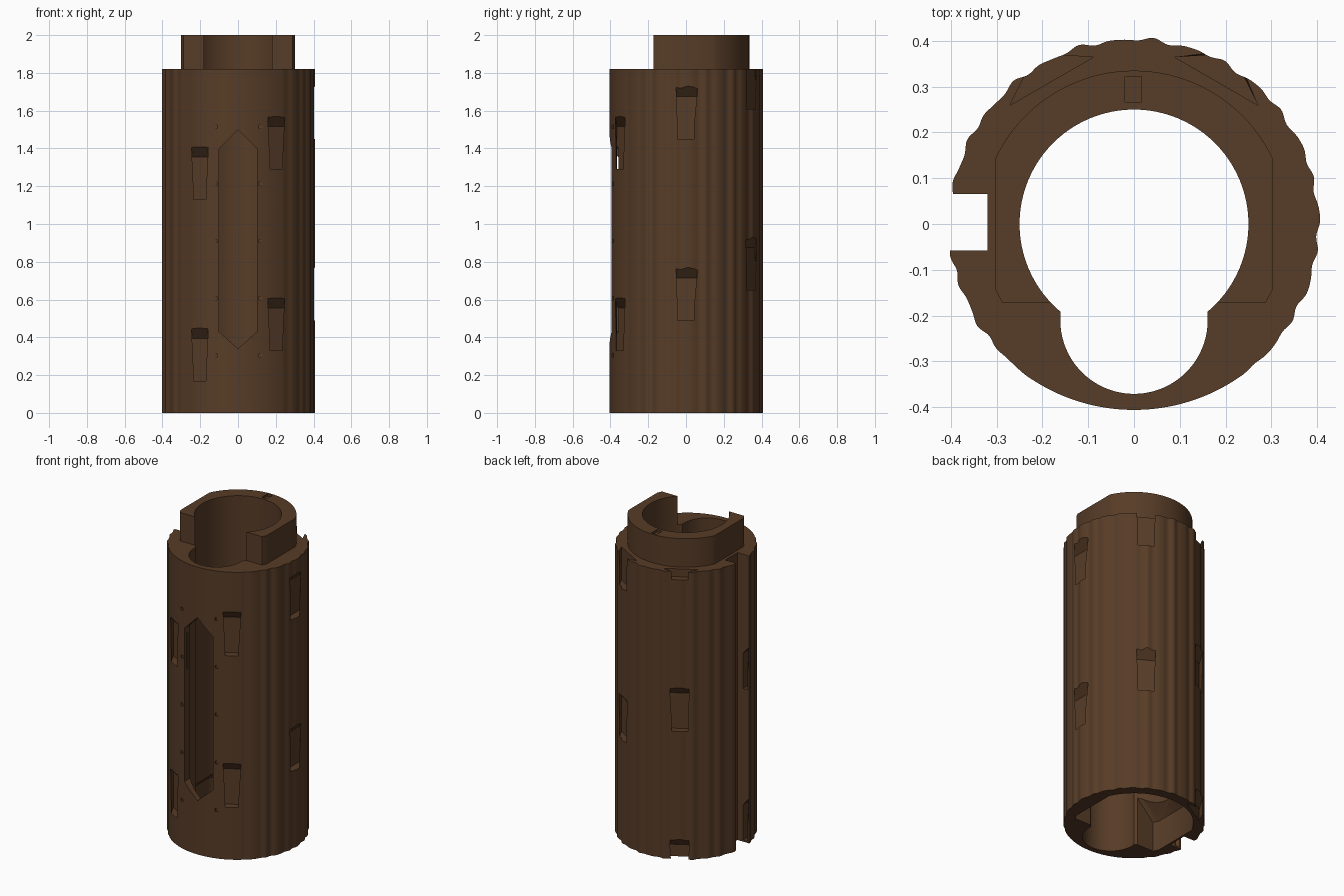
import bpy, bmesh, math
from mathutils import Matrix

if "Cube" in bpy.data.objects:
    bpy.data.objects.remove(bpy.data.objects["Cube"])

BODY_TOP = 1.82
brown = bpy.data.materials.new("dark_brown")
brown.diffuse_color = (0.095, 0.045, 0.020, 1)
brown.use_nodes = True
brown.node_tree.nodes["Principled BSDF"].inputs["Base Color"].default_value = brown.diffuse_color


def loft(name, *sections):
    """Closed solid through stacked loops of equal length."""
    bm = bmesh.new()
    rings = [[bm.verts.new(p) for p in s] for s in sections]
    n = len(rings[0])
    for a, b in zip(rings, rings[1:]):
        for i in range(n):
            j = (i + 1) % n
            bm.faces.new((a[i], a[j], b[j], b[i]))
    bm.faces.new(rings[0][::-1])
    bm.faces.new(rings[-1])
    bmesh.ops.recalc_face_normals(bm, faces=bm.faces)
    me = bpy.data.meshes.new(name)
    bm.to_mesh(me)
    bm.free()
    me.materials.append(brown)
    ob = bpy.data.objects.new(name, me)
    bpy.context.collection.objects.link(ob)
    return ob


def prism(name, outline, z0, z1):
    return loft(name, [(x, y, z0) for x, y in outline], [(x, y, z1) for x, y in outline])


def box(name, x0, x1, y0, y1, z0, z1):
    return prism(name, [(x0, y0), (x1, y0), (x1, y1), (x0, y1)], z0, z1)


def circle(r, cy=0.0, n=96):
    return [(r * math.cos(2 * math.pi * i / n), cy + r * math.sin(2 * math.pi * i / n))
            for i in range(n)]


def combine(target, tool, op='DIFFERENCE'):
    mod = target.modifiers.new(tool.name, 'BOOLEAN')
    mod.operation, mod.solver, mod.object = op, 'EXACT', tool
    tool.hide_render = True
    bpy.context.view_layer.objects.active = target
    bpy.ops.object.modifier_apply(modifier=mod.name)
    bpy.data.objects.remove(tool, do_unlink=True)


def bark_radius(a):
    """Ridged outline that turns smooth toward the front."""
    front = max(0.0, -math.sin(a))
    fade = 1 - min(1, max(0, (front - 0.6) / 0.25))
    wave = math.sin(31 * a) + 0.5 * math.sin(17 * a + 1) + 0.4 * math.sin(47 * a + 2)
    return 0.406 + fade * (-0.003 + 0.0032 * wave)


def key_outline(grow=0.0):
    """Circle flattened on both sides and across the front."""
    r, w, f = 0.335 + grow, 0.302 + grow, -0.172 - grow
    a_side, a_front = math.acos(w / r), math.asin(f / r)
    pts = [(r * math.cos(a_front), f), (w, -r * math.sin(a_side))]
    n = 40
    for i in range(n + 1):
        a = a_side + (math.pi - 2 * a_side) * i / n
        pts.append((r * math.cos(a), r * math.sin(a)))
    return pts + [(-pts[1][0], pts[1][1]), (-pts[0][0], f)]


# ridged body with keyed collar on top
n = 360
angles = [2 * math.pi * i / n for i in range(n)]
body = prism("tube_body", [(bark_radius(a) * math.cos(a), bark_radius(a) * math.sin(a))
                           for a in angles], 0, BODY_TOP)
combine(body, prism("collar", key_outline(), 1.6, 2.0), 'UNION')

# main bore, front bore and full-height side slot
combine(body, prism("main_bore", circle(0.25), -0.1, 2.1))
combine(body, prism("front_bore", circle(0.161, -0.21), -0.1, 2.1))
combine(body, box("side_slot", -0.6, -0.32, -0.058, 0.065, -0.1, 2.1))

# keyed socket underneath with sloped ceiling
key = key_outline(0.006)
combine(body, loft("socket",
                   [(x, y, -0.1) for x, y in key],
                   [(x, y, 0.19) for x, y in key],
                   [(x * 0.5, -0.178 + (y + 0.178) * 0.5, 0.34) for x, y in key]))

# pointed front window
hexagon = [(-0.1, 0.43), (0, 0.34), (0.1, 0.43), (0.1, 1.40), (0, 1.50), (-0.1, 1.40)]
combine(body, loft("window", [(x, -0.6, z) for x, z in hexagon],
                   [(x, -0.25, z) for x, z in hexagon]))

# undercut pockets climbing in a spiral
for k in range(6):
    turn = Matrix.Rotation(math.radians(-60 + 60 * k), 4, 'Z')
    for lap in (-1, 0, 1):
        z0 = 0.33 + 0.16 * k + 0.96 * lap
        z1 = z0 + 0.275
        if z1 < 0.05 or z0 > BODY_TOP - 0.03:
            continue
        pocket = loft("pocket",
                      [(0.36, -0.105, z0), (0.36, 0.105, z0),
                       (0.36, 0.105, z1 - 0.05), (0.36, -0.105, z1 - 0.05)],
                      [(0.42, -0.015, z0), (0.42, 0.015, z0),
                       (0.42, 0.029, z1 + 0.02), (0.42, -0.029, z1 + 0.02)])
        bm = bmesh.new()
        bm.from_mesh(pocket.data)
        bmesh.ops.triangulate(bm, faces=bm.faces)
        bm.to_mesh(pocket.data)
        bm.free()
        pocket.data.transform(turn)
        combine(body, pocket)

# small index marks beside the window
for i in range(5):
    z = 0.305 + 0.3025 * i
    for s in (-1, 1):
        x = 0.12 * s
        combine(body, box("index_mark", x - 0.009, x + 0.009, -0.5, -0.380, z - 0.009, z + 0.009))

# shallow notch on the collar rim
combine(body, box("rim_notch", -0.02, 0.016, 0.267, 0.322, 1.985, 2.1))

bpy.ops.object.select_all(action='DESELECT')
body.select_set(True)
bpy.context.view_layer.objects.active = body
bpy.ops.object.shade_smooth_by_angle(angle=math.radians(30))
